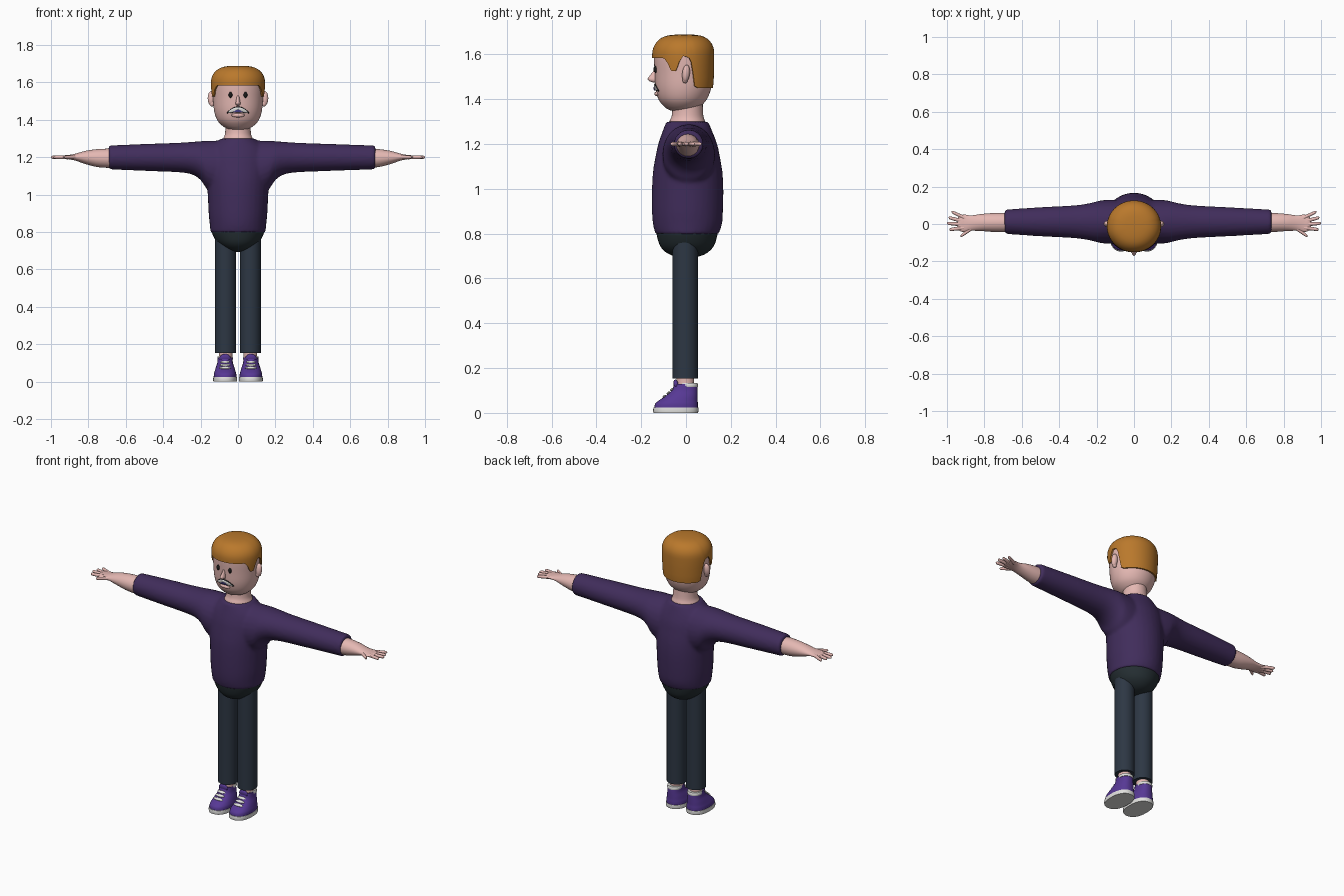
import bpy
import bmesh
from math import sin, cos, pi, radians, sqrt, degrees
from mathutils import Matrix, Vector

cube = bpy.data.objects.get("Cube")
if cube:
    bpy.data.objects.remove(cube, do_unlink=True)


def material(name, r, g, b):
    m = bpy.data.materials.new(name)
    m.use_nodes = True
    m.diffuse_color = (r, g, b, 1)
    m.node_tree.nodes["Principled BSDF"].inputs["Base Color"].default_value = (r, g, b, 1)
    return m


SKIN = material("skin", 0.78, 0.48, 0.45)
HAIR = material("ginger hair", 0.49, 0.19, 0.025)
KNIT = material("dark purple knit", 0.052, 0.026, 0.105)
TROUSER = material("slate trousers", 0.026, 0.038, 0.057)
HIP = material("dark slate hips", 0.019, 0.029, 0.034)
SHOE = material("violet shoe", 0.095, 0.04, 0.30)
WHITE = material("off white", 0.75, 0.75, 0.73)
BLACK = material("black", 0.01, 0.01, 0.01)
BLUE = material("mouth blue", 0.07, 0.06, 0.30)


def finish(name, bm, mat):
    bmesh.ops.recalc_face_normals(bm, faces=bm.faces)
    mesh = bpy.data.meshes.new(name)
    bm.to_mesh(mesh)
    bm.free()
    mesh.materials.append(mat)
    ob = bpy.data.objects.new(name, mesh)
    bpy.context.collection.objects.link(ob)
    bpy.ops.object.select_all(action='DESELECT')
    ob.select_set(True)
    bpy.context.view_layer.objects.active = ob
    bpy.ops.object.shade_smooth_by_angle(angle=radians(45))
    return ob


def smooth(table, steps=4):
    """Catmull-Rom refinement of a table of rings."""
    rows = [Vector(r) for r in table]
    out = []
    for i in range(len(rows) - 1):
        a, b, c, d = rows[max(i - 1, 0)], rows[i], rows[i + 1], rows[min(i + 2, len(rows) - 1)]
        for k in range(steps):
            t = k / steps
            out.append(b + (c - a) * (t / 2) + (a * 2 - b * 5 + c * 4 - d) * (t * t / 2)
                       + (b * 3 - a - c * 3 + d) * (t ** 3 / 2))
    return out + [rows[-1]]


def add_loft(bm, rings, caps=True, closed=True):
    vs = [[bm.verts.new(p) for p in ring] for ring in rings]
    n = len(vs[0])
    for a, b in zip(vs, vs[1:]):
        for i in range(n if closed else n - 1):
            j = (i + 1) % n
            bm.faces.new((a[i], a[j], b[j], b[i]))
    if caps:
        bm.faces.new(vs[0])
        bm.faces.new(vs[-1])


def power(v, e):
    return (abs(v) ** e) * (1 if v >= 0 else -1)


def upright(table, cx=0, box=1.0, n=32, steps=4):
    """Rings stacked in z; each row is z, half width, front y, back y."""
    return [[(cx + hx * power(sin(2 * pi * i / n), box),
              (f + b) / 2 - (b - f) / 2 * power(cos(2 * pi * i / n), box), z)
             for i in range(n)] for z, hx, f, b in smooth(table, steps)]


def sideways(table, side, n=24, steps=4):
    """Rings stacked in x; each row is x, centre y, radius y, bottom z, top z."""
    return [[(side * x, cy + ry * cos(2 * pi * i / n),
              (lo + hi) / 2 + (hi - lo) / 2 * sin(2 * pi * i / n))
             for i in range(n)] for x, cy, ry, lo, hi in smooth(table, steps)]


def part(name, mat, *lofts):
    bm = bmesh.new()
    for rings in lofts:
        add_loft(bm, rings)
    return finish(name, bm, mat)


def ball(name, mat, loc, size, tilt=0):
    bm = bmesh.new()
    m = Matrix.Translation(loc) @ Matrix.Rotation(tilt, 4, 'X') @ Matrix.Diagonal((*size, 1))
    bmesh.ops.create_uvsphere(bm, u_segments=20, v_segments=12, radius=1, matrix=m)
    return finish(name, bm, mat)


# Sweater: torso and sleeves fused into one soft surface
torso = upright([(.797, .147, -.136, .145), (.84, .151, -.147, .16), (.9, .157, -.152, .165),
                 (1.0, .162, -.152, .167), (1.08, .167, -.147, .162), (1.15, .172, -.135, .15),
                 (1.2, .168, -.124, .139), (1.25, .148, -.107, .12), (1.3, .09, -.088, .099)])


def sleeve(side, end):
    return sideways([(0, .012, .11, 1.0, 1.287), (.1, .012, .117, 1.0, 1.289), (.165, .012, .116, 1.03, 1.288),
                     (.2, .012, .109, 1.078, 1.286), (.25, .012, .097, 1.109, 1.282),
                     (.33, .012, .087, 1.12, 1.277), (.5, .012, .078, 1.127, 1.271),
                     (end, .012, .065, 1.135, 1.263)], side)


sweater = part("sweater", KNIT, torso, sleeve(1, .735), sleeve(-1, .692))
remesh = sweater.modifiers.new("fuse", 'REMESH')
remesh.mode = 'VOXEL'
remesh.voxel_size = 0.009
remesh.use_smooth_shade = True
relax = sweater.modifiers.new("relax", 'SMOOTH')
relax.factor = 0.5
relax.iterations = 6

# Hips
part("hips", HIP, upright([(.694, .015, -.02, .03), (.702, .05, -.06, .07), (.72, .085, -.094, .102),
                           (.75, .116, -.118, .127), (.8, .141, -.132, .141), (.83, .142, -.134, .143)]))

# Neck and head
part("neck", SKIN, upright([(1.26, .1, -.08, .09), (1.3, .079, -.074, .085),
                            (1.33, .069, -.063, .077), (1.4, .066, -.06, .074)]))
HEAD = [(1.345, .02, -.04, .015), (1.352, .055, -.075, .04), (1.37, .086, -.1, .067), (1.4, .112, -.123, .093),
        (1.45, .128, -.136, .112), (1.52, .134, -.14, .117), (1.58, .137, -.143, .118),
        (1.62, .134, -.14, .116), (1.65, .118, -.124, .102), (1.67, .09, -.098, .077),
        (1.679, .055, -.062, .043), (1.681, .012, -.02, .0)]
part("head", SKIN, upright(HEAD, n=48))
dense = smooth(HEAD, 8)


def head_at(z):
    for a, b in zip(dense, dense[1:]):
        if z <= b[0]:
            return a.lerp(b, max(0, (z - a[0]) / (b[0] - a[0])))
    return dense[-1]


# Hair cap with fringe, sideburns and an arch over each ear
HAIRLINE = [(0, 1.583), (52, 1.583), (60, 1.56), (66, 1.525), (76, 1.525), (82, 1.565),
            (90, 1.593), (101, 1.585), (107, 1.555), (111, 1.46), (120, 1.45), (180, 1.45)]


def hairline(angle):
    for (a, za), (b, zb) in zip(HAIRLINE, HAIRLINE[1:]):
        if angle <= b:
            return za + (zb - za) * (angle - a) / (b - a)
    return HAIRLINE[-1][1]


def hair_ring(t, grow, n=96):
    ring = []
    for i in range(n):
        a = 2 * pi * i / n
        low = hairline(min(degrees(a), 360 - degrees(a)))
        z = low + (1.681 - low) * sin(t * pi / 2)
        _, hx, f, b = head_at(z)
        ring.append(((hx + grow) * sin(a), (f + b) / 2 - ((b - f) / 2 + grow) * cos(a), z + grow * t))
    return ring


part("hair", HAIR, [hair_ring(0, -.006)] + [hair_ring(k / 16, .008) for k in range(17)])

# Ears, nose and eyes
for side, label in ((1, "left"), (-1, "right")):
    ball(label + "_ear", SKIN, (side * .143, .0, 1.515), (.019, .017, .039), radians(-6))
    ball(label + "_ear_lobe", SKIN, (side * .139, -.004, 1.487), (.013, .012, .016))
    ball(label + "_eye", BLACK, (side * .04, -.136, 1.533), (.010, .009, .016))
part("nose", SKIN, upright([(1.474, .004, -.145, -.12), (1.48, .011, -.162, -.12), (1.49, .013, -.171, -.12),
                            (1.505, .01, -.162, -.12), (1.53, .006, -.142, -.12)], n=16))


def face_plate(name, mat, half, low, high, grow, n=16):
    """Thin plate wrapped on the face between two height curves."""
    rows = []
    for k in range(4):
        row = []
        for i in range(n + 1):
            u = 2 * i / n - 1
            z = low(u) + (high(u) - low(u)) * k / 3
            _, hx, f, b = head_at(z)
            x = half * u
            row.append((x, (f + b) / 2 - ((b - f) / 2 + grow) * sqrt(1 - (x / hx) ** 2), z))
        rows.append(row)
    bm = bmesh.new()
    add_loft(bm, rows, caps=False, closed=False)
    ob = finish(name, bm, mat)
    ob.modifiers.new("thickness", 'SOLIDIFY').thickness = 0.004
    ob.modifiers["thickness"].offset = 0


# Mouth: dark outline, teeth and a blue centre
face_plate("mouth_outline", BLACK, .057, lambda u: 1.435 + .004 * (1 - u * u),
           lambda u: 1.441 + .03 * (1 - u * u), .001)
face_plate("teeth", WHITE, .052, lambda u: 1.438 + .004 * (1 - u * u),
           lambda u: 1.442 + .025 * (1 - u * u), .004)
face_plate("mouth_centre", BLUE, .026, lambda u: 1.438 + .003 * (1 - u * u),
           lambda u: 1.440 + .014 * (1 - u * u), .007)
ball("lower_lip", SKIN, (0, -.128, 1.424), (.035, .013, .011))

# Forearms and hands; fingers are root x, root y, tip x, tip y
FINGERS = [(.9, .03, .976, .066), (.91, .014, .991, .034), (.91, -.003, 1.0, .004),
           (.91, -.02, .987, -.03), (.865, -.022, .928, -.066)]
for side, label in ((1, "left"), (-1, "right")):
    arm = sideways([(.64, .008, .052, 1.142, 1.247), (.74, .008, .051, 1.146, 1.244),
                    (.81, .008, .046, 1.162, 1.235), (.87, .005, .041, 1.182, 1.219),
                    (.905, .004, .046, 1.189, 1.212), (.93, .004, .042, 1.191, 1.21),
                    (.945, .004, .025, 1.195, 1.206)], side)
    fingers = []
    for x0, y0, x1, y1 in FINGERS:
        rows = []
        for t, r in ((0, .011), (.4, .010), (.8, .009), (.94, .007), (1, .002)):
            rows.append((x0 + (x1 - x0) * t, y0 + (y1 - y0) * t, r, 1.2 - r, 1.2 + r))
        fingers.append(sideways(rows, side, n=12, steps=2))
    part(label + "_arm_and_hand", SKIN, arm, *fingers)

# Legs and shoes
for side, label in ((1, "left"), (-1, "right")):
    cx = side * .066
    part(label + "_trouser_leg", TROUSER,
         upright([(.153, .056, -.06, .053), (.45, .056, -.06, .053), (.77, .056, -.06, .053)], cx, steps=1))
    part(label + "_ankle", SKIN, upright([(.1, .036, -.042, .036), (.2, .036, -.042, .036)], cx, steps=1))
    cx = side * .069
    part(label + "_sole", WHITE, upright([(0, .063, -.145, .054), (.012, .064, -.147, .056),
                                          (.024, .063, -.145, .055)], cx, .85, steps=2))
    part(label + "_shoe", SHOE, upright([(.02, .061, -.142, .053), (.04, .06, -.138, .053),
                                         (.055, .056, -.122, .052), (.075, .05, -.092, .052),
                                         (.1, .042, -.064, .052), (.13, .039, -.052, .051)], cx, .85))
    part(label + "_collar", WHITE, upright([(.116, .04, -.03, .053), (.124, .042, -.03, .054),
                                            (.134, .039, -.03, .051)], cx, .9, steps=2))
    ball(label + "_tongue", SHOE, (cx, -.043, .125), (.03, .012, .024), radians(15))
    for y, z, w in ((-.063, .105, .027), (-.079, .089, .031), (-.097, .074, .033)):
        ball(label + "_lace", WHITE, (cx, y, z), (w, .009, .005), radians(35))
